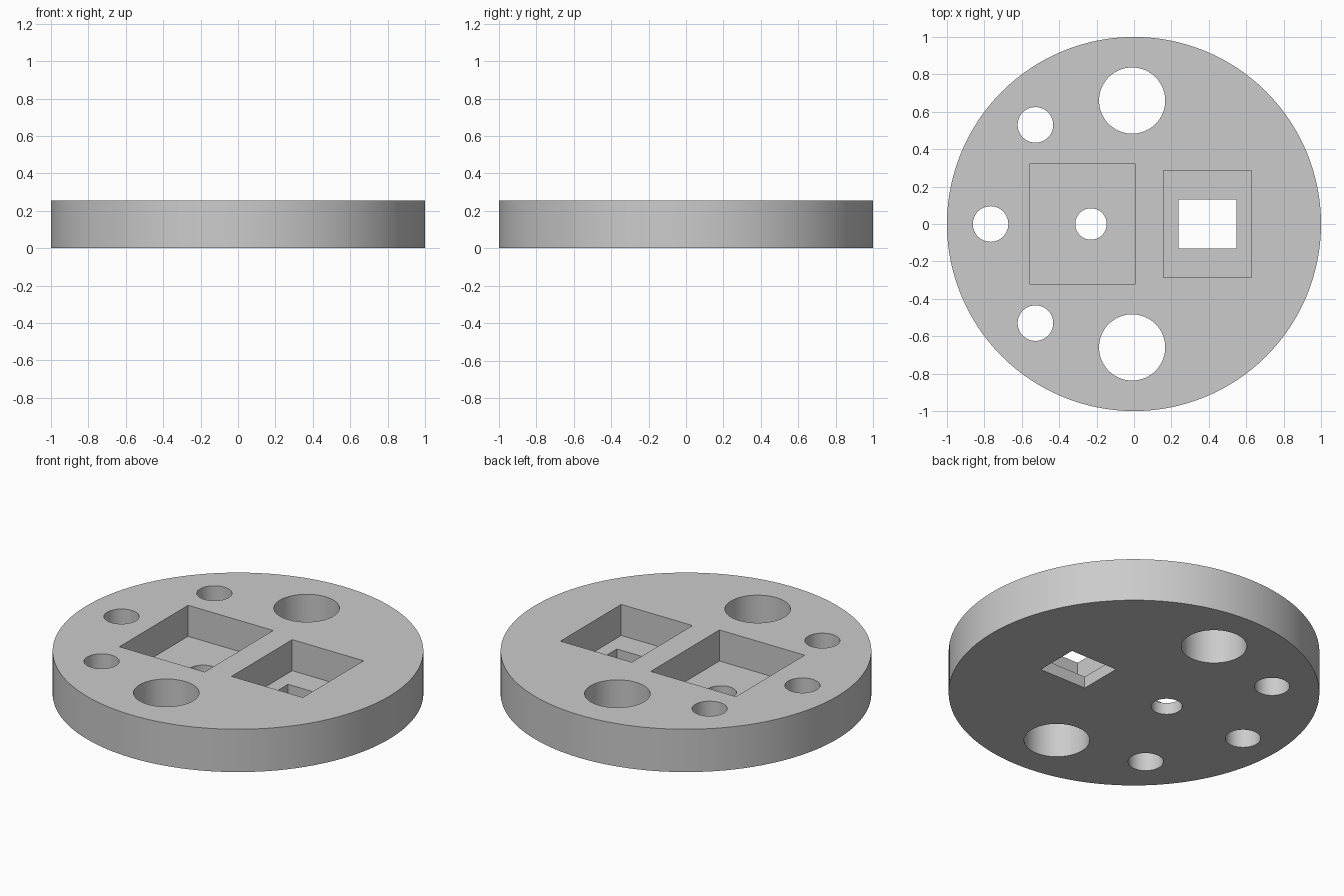
import bpy

HEIGHT = 0.255
FLOOR = 0.07

old = bpy.data.objects.get("Cube")
if old:
    bpy.data.objects.remove(old, do_unlink=True)

grey = bpy.data.materials.new("plain grey")
grey.use_nodes = True
colour = (0.6, 0.6, 0.6, 1)
grey.diffuse_color = colour
grey.node_tree.nodes["Principled BSDF"].inputs["Base Color"].default_value = colour


def cylinder(name, x, y, radius, z0, z1, sides):
    bpy.ops.mesh.primitive_cylinder_add(
        vertices=sides, radius=radius, depth=z1 - z0, location=(x, y, (z0 + z1) / 2))
    obj = bpy.context.object
    obj.name = name
    obj.data.materials.append(grey)
    return obj


def box(name, x0, x1, half_y, z0, z1):
    bpy.ops.mesh.primitive_cube_add(size=1, location=((x0 + x1) / 2, 0, (z0 + z1) / 2))
    obj = bpy.context.object
    obj.name = name
    obj.scale = (x1 - x0, 2 * half_y, z1 - z0)
    bpy.ops.object.transform_apply(location=False, rotation=False, scale=True)
    obj.data.materials.append(grey)
    return obj


def cut(target, cutter):
    cutter.hide_render = True
    mod = target.modifiers.new(cutter.name, "BOOLEAN")
    mod.operation = "DIFFERENCE"
    mod.solver = "EXACT"
    mod.object = cutter
    bpy.ops.object.select_all(action="DESELECT")
    bpy.context.view_layer.objects.active = target
    target.select_set(True)
    bpy.ops.object.modifier_apply(modifier=mod.name)
    bpy.data.objects.remove(cutter, do_unlink=True)


# Round plate
plate = cylinder("round_plate", 0, 0, 1, 0, HEIGHT, 128)

# Rectangular pockets sunk from the top
cut(plate, box("large_pocket", -0.555, 0.006, 0.323, FLOOR, 0.5))
cut(plate, box("small_pocket", 0.157, 0.627, 0.286, FLOOR, 0.5))

# Window through the small pocket floor
cut(plate, box("window", 0.237, 0.547, 0.131, -0.2, 0.15))

# Round holes right through
holes = [(-0.23, 0, 0.084), (-0.767, 0, 0.095)]
for side in (-1, 1):
    holes += [(-0.01, side * 0.66, 0.177), (-0.527, side * 0.53, 0.095)]
for x, y, radius in holes:
    cut(plate, cylinder("hole", x, y, radius, -0.2, 0.5, 64))

# Smooth round walls, crisp rims
bpy.ops.object.select_all(action="DESELECT")
plate.select_set(True)
bpy.context.view_layer.objects.active = plate
bpy.ops.object.shade_smooth_by_angle()
